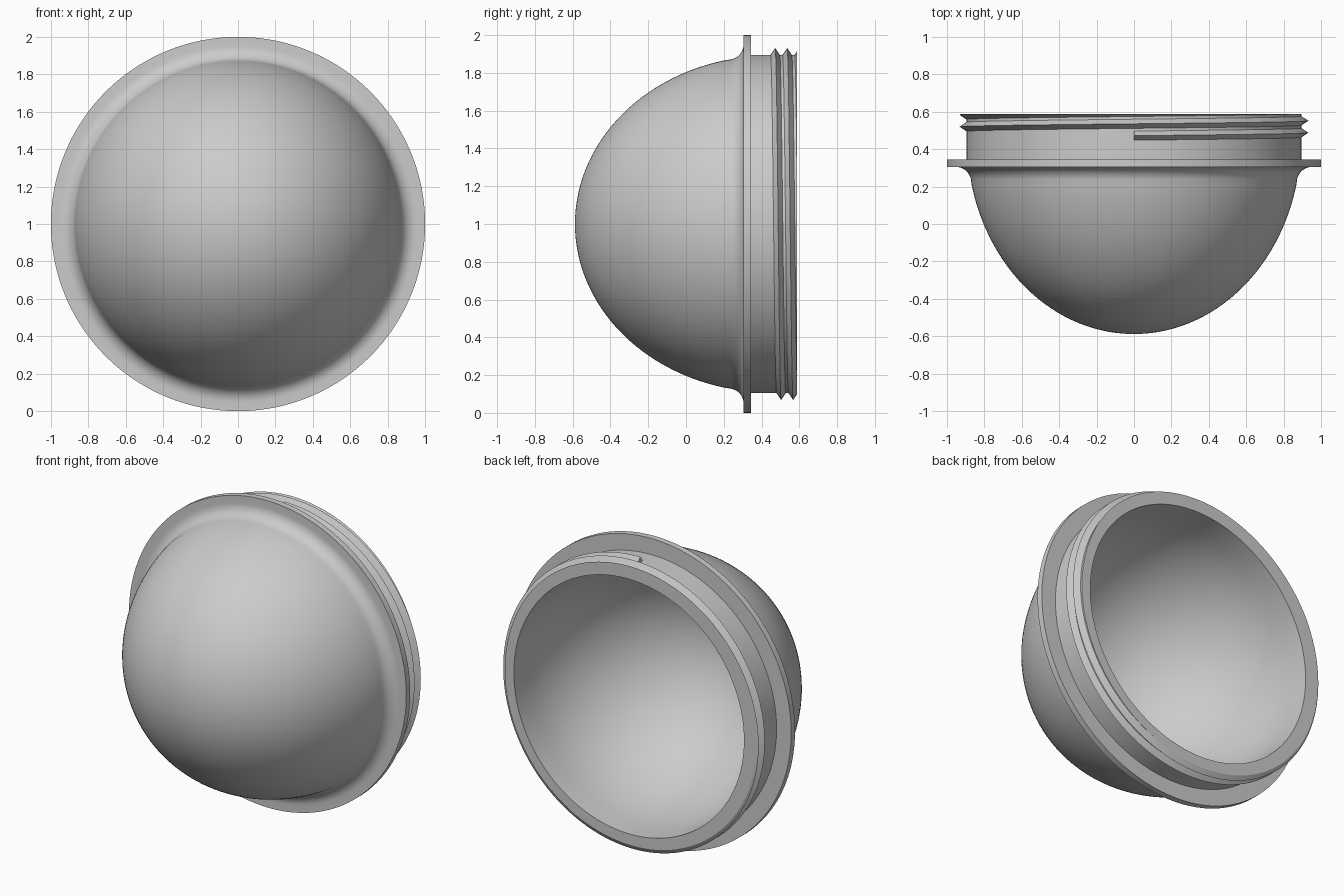
import bpy, bmesh
from math import sin, cos, pi, radians
from mathutils import Vector

cube = bpy.data.objects.get("Cube")
if cube:
    bpy.data.objects.remove(cube, do_unlink=True)

SEGMENTS = 160
BACK = 0.588      # y of the open rim
NECK = 0.895      # neck radius
PITCH = 0.0635    # thread advance per turn

grey = bpy.data.materials.new("plain grey")
grey.use_nodes = True
grey.diffuse_color = (0.6, 0.6, 0.6, 1)
grey.node_tree.nodes["Principled BSDF"].inputs["Base Color"].default_value = (0.6, 0.6, 0.6, 1)


def finish(bm, name):
    bmesh.ops.recalc_face_normals(bm, faces=bm.faces)
    mesh = bpy.data.meshes.new(name)
    bm.to_mesh(mesh)
    bm.free()
    obj = bpy.data.objects.new(name, mesh)
    bpy.context.collection.objects.link(obj)
    mesh.materials.append(grey)
    bpy.ops.object.select_all(action='DESELECT')
    obj.select_set(True)
    bpy.context.view_layer.objects.active = obj
    bpy.ops.object.shade_smooth_by_angle(angle=radians(30))
    return obj


def around(radius, y, turn):
    """Point at a radius about the y axis, turning from the top towards +x."""
    return Vector((radius * sin(turn), y, 1 + radius * cos(turn)))


def dome_arc(a, b, centre, end, steps):
    """Elliptical dome profile from its pole to an end angle."""
    return [(a * sin(end * i / steps), centre - b * cos(end * i / steps))
            for i in range(steps + 1)]


# Hollow dome with flared flange and neck, as one revolved profile
outer = dome_arc(0.892, 1.038, 0.45, radians(76.5), 28)
flare = [(0.952 - 0.082 * cos(t), 0.223 + 0.082 * sin(t))
         for t in (radians(12 + 78 * i / 8) for i in range(9))]
flange_and_neck = [(1, 0.305), (1, 0.345), (NECK, 0.345), (NECK, BACK), (0.83, BACK)]
inner = dome_arc(0.83, 0.965, 0.45, pi / 2, 28)[::-1]
profile = outer + flare + flange_and_neck + inner

bm = bmesh.new()
verts = [bm.verts.new(around(r, y, 0)) for r, y in profile]
edges = [bm.edges.new(pair) for pair in zip(verts, verts[1:])]
bmesh.ops.spin(bm, geom=verts + edges, cent=(0, 0, 1), axis=(0, 1, 0),
               angle=2 * pi, steps=SEGMENTS, use_duplicate=False)
bmesh.ops.remove_doubles(bm, verts=bm.verts, dist=0.0005)
finish(bm, "dome_shell")

# Screw thread: a triangular ridge swept along a helix, trimmed at the rim
bm = bmesh.new()
rings = []
for i in range(int(2.4 * SEGMENTS) + 1):
    turn = 2 * pi * i / SEGMENTS
    y = 0.472 + PITCH * i / SEGMENTS
    rings.append([bm.verts.new(around(r, y + dy, turn))
                  for r, dy in ((NECK - 0.01, -0.031), (0.932, 0), (NECK - 0.01, 0.031))])
for a, b in zip(rings, rings[1:]):
    for j in range(3):
        k = (j + 1) % 3
        bm.faces.new((a[j], a[k], b[k], b[j]))
bm.faces.new(rings[0])
bm.faces.new(rings[-1][::-1])
cut = bmesh.ops.bisect_plane(bm, geom=bm.verts[:] + bm.edges[:] + bm.faces[:],
                             plane_co=(0, BACK, 0), plane_no=(0, 1, 0), clear_outer=True)
rim_edges = [e for e in cut["geom_cut"] if isinstance(e, bmesh.types.BMEdge)]
bmesh.ops.triangle_fill(bm, edges=rim_edges, use_beauty=True)
finish(bm, "screw_thread")
